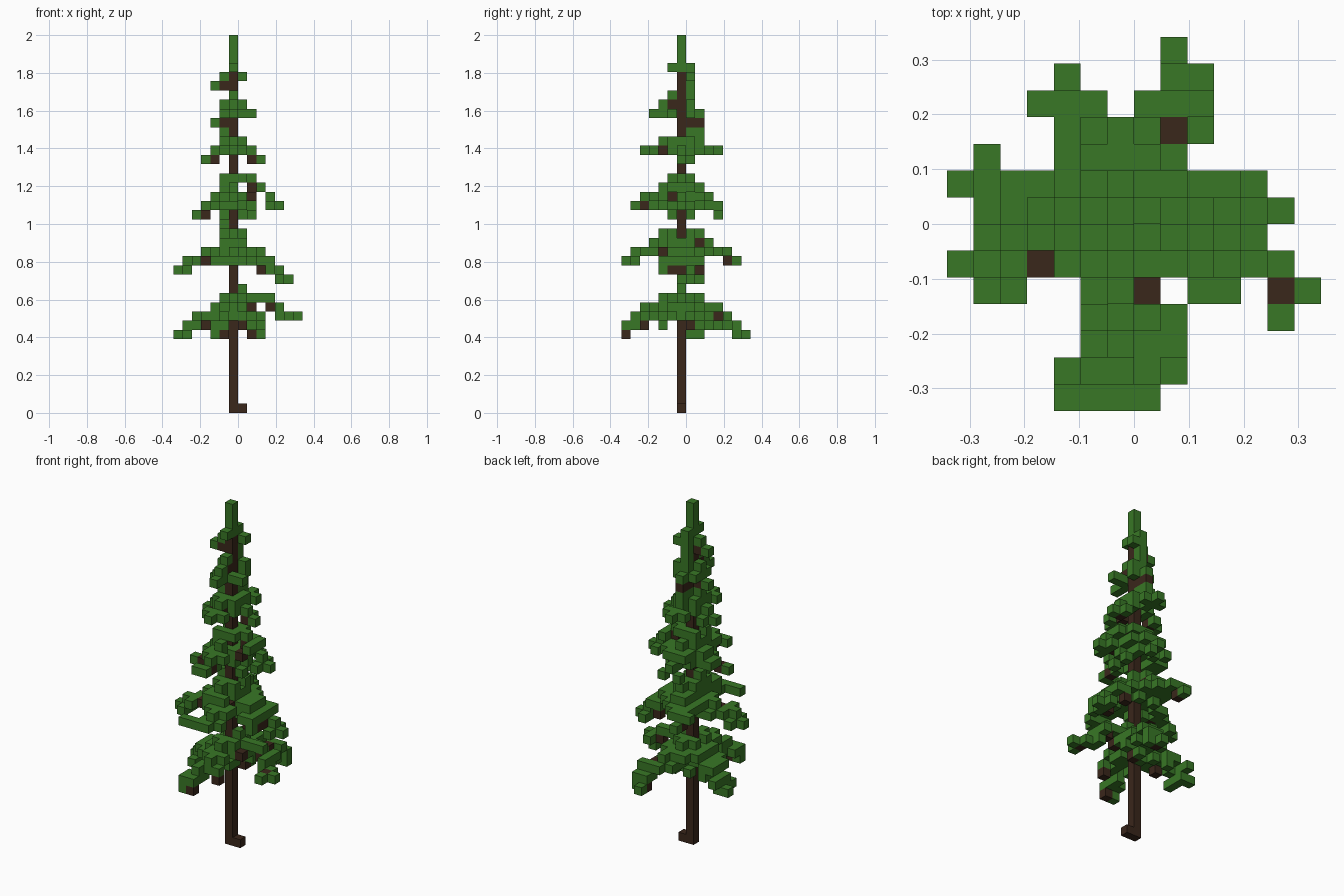
import bpy
import bmesh
from mathutils import Vector

cube = bpy.data.objects.get("Cube")
if cube:
    bpy.data.objects.remove(cube, do_unlink=True)

UNIT = 2 / 41  # edge of one block


def material(name, color):
    mat = bpy.data.materials.new(name)
    mat.use_nodes = True
    mat.diffuse_color = color
    mat.node_tree.nodes["Principled BSDF"].inputs["Base Color"].default_value = color
    return mat


NEEDLE, BARK = 0, 1
MATERIALS = [material("needle_green", (0.040, 0.185, 0.019, 1)),
             material("bark_brown", (0.042, 0.020, 0.011, 1))]

EAST, WEST = Vector((1, 0, 0)), Vector((-1, 0, 0))
NORTH, SOUTH = Vector((0, 1, 0)), Vector((0, -1, 0))
UP = Vector((0, 0, 1))
AXES = (EAST, WEST, NORTH, SOUTH, UP, -UP)

blocks = {}  # grid cell -> (part name, material index)


def put(part, cell, kind):
    """Place a block; bark replaces needles, never the other way round."""
    key = tuple(round(c) for c in cell)
    if key not in blocks or (kind == BARK and blocks[key][1] == NEEDLE):
        blocks[key] = (part, kind)


def branch(part, height, forward, steps):
    """Grow a branch outwards from the trunk.
    f forward, d forward and down, l / r sideways; a capital leaves bare bark.
    + needles on both sides, < left, > right, ^ above, v below, V bark below.
    Side needles hang one block lower on every other column, for a ragged look."""
    left = UP.cross(forward)
    moves = {"f": forward, "d": forward - UP, "l": left, "r": -left}
    tufts = {"+": (left, -left), "<": (left,), ">": (-left,),
             "^": (UP,), "v": (-UP,), "V": (-UP,)}
    pos = Vector((0, 0, height))
    for s in steps.replace(" ", ""):
        if s in tufts:
            for offset in tufts[s]:
                cell = pos + offset
                if s in "+<>" and round(cell.x + cell.y) % 2:
                    cell -= UP
                put(part, cell, BARK if s == "V" else NEEDLE)
        else:
            pos = pos + moves[s.lower()]
            put(part, pos, BARK if s.isupper() else NEEDLE)


# Trunk, root and leader
for k in range(37):
    put("trunk", (0, 0, k), BARK)
put("root", (1, 0, 0), BARK)
for k in range(37, 41):
    put("treetop", (0, 0, k), NEEDLE)

# Whorls of drooping branches, lowest first; short inner sprays follow the limbs
TIERS = {
    "bottom_branches": [
        (11, WEST, "f+ f+v d+V r> f+v d+v r> d"),
        (12, EAST, "f+ f+ f fV d+v rv d R rl f"),
        (12, NORTH, "f+ f+v d+v r> d+^ R> f+v dV rvl d"),
        (12, SOUTH, "f+ f>v d+v d>^ lVr rv f>v dV rv"),
        (13, EAST, "f"),
        (11, EAST, "f l f+v l"),
        (11, EAST, "f r> F"),
        (11, NORTH, "f r f+ f+v"),
        (11, WEST, "f r f+ r d<"),
        (11, WEST, "f l> fv"),
        (10, SOUTH, "f+ f>"),
        (10, NORTH, "f+ f+"),
        (9, NORTH, "f R f"),
    ],
    "low_branches": [
        (18, WEST, "f+^ d+ d>^ L f+ f+v d"),
        (18, EAST, "f+ d+ f+v dV rrlll d+v d"),
        (19, NORTH, "f+ D+ f l d+ l f+V d"),
        (19, SOUTH, "f+ d> f> l< d+ f+v d rrr"),
        (19, SOUTH, "f f>"),
        (19, NORTH, "f f<"),
        (20, WEST, "f"),
        (17, EAST, "f l f+ l dV f"),
        (17, EAST, "f r f d rl V D>"),
        (17, EAST, "f r R"),
        (17, NORTH, "f l f+ l f f"),
        (17, NORTH, "f+ f+ f+"),
        (17, WEST, "f+ l f r r"),
        (17, SOUTH, "f> f> f+"),
    ],
    "middle_branches": [
        (24, WEST, "f+ d+v d>"),
        (25, EAST, "f+ fV d+ d+v d"),
        (25, NORTH, "f+ d+v d+v d+"),
        (25, SOUTH, "f+ d>v d+v fV d>"),
        (23, WEST, "f l d D f"),
        (23, WEST, "f r f"),
        (23, EAST, "f l f+"),
        (23, EAST, "f r F"),
        (23, NORTH, "f+ f+"),
        (23, SOUTH, "f+ f>"),
        (22, EAST, "f+ f+"),
    ],
    "high_branches": [
        (29, WEST, "f+ d>V d"),
        (29, EAST, "f+ d<V d"),
        (29, NORTH, "f+ fv d+ f"),
        (29, SOUTH, "f+ fV d+ f"),
        (28, EAST, "f+"),
        (28, WEST, "f+"),
    ],
    "upper_branches": [
        (32, WEST, "f+^V d"),
        (33, NORTH, "f>"),
        (32, NORTH, "F+V fV"),
        (33, SOUTH, "F fv d"),
        (32, SOUTH, "f l l"),
        (30, NORTH, "f f"),
        (30, WEST, "f"),
    ],
    "top_branches": [
        (36, WEST, "fV d"),
        (37, NORTH, "fv"),
        (36, NORTH, "f>"),
        (35, NORTH, "fv"),
        (37, SOUTH, "f"),
        (34, SOUTH, "f"),
    ],
}
for part, branches in TIERS.items():
    for height, forward, steps in branches:
        branch(part, height, forward, steps)


def build(part):
    """Mesh the outer faces of every block belonging to one part."""
    bm = bmesh.new()
    for key, (owner, kind) in blocks.items():
        if owner != part:
            continue
        # the trunk column sits just beside the grid centre
        centre = Vector(key) + Vector((-0.5, -0.5, 0.5))
        for n in AXES:
            if tuple(round(c) for c in Vector(key) + n) in blocks:
                continue
            u = Vector((n.y, n.z, n.x))
            w = n.cross(u)
            mid = centre + n / 2
            corners = [mid + (u * a + w * b) / 2
                       for a, b in ((-1, -1), (1, -1), (1, 1), (-1, 1))]
            face = bm.faces.new([bm.verts.new(c * UNIT) for c in corners])
            face.material_index = kind
    bmesh.ops.remove_doubles(bm, verts=bm.verts, dist=UNIT / 100)
    mesh = bpy.data.meshes.new(part)
    bm.to_mesh(mesh)
    bm.free()
    for mat in MATERIALS:
        mesh.materials.append(mat)
    obj = bpy.data.objects.new(part, mesh)
    bpy.context.scene.collection.objects.link(obj)


for part in ("trunk", "root", "treetop", *TIERS):
    build(part)
